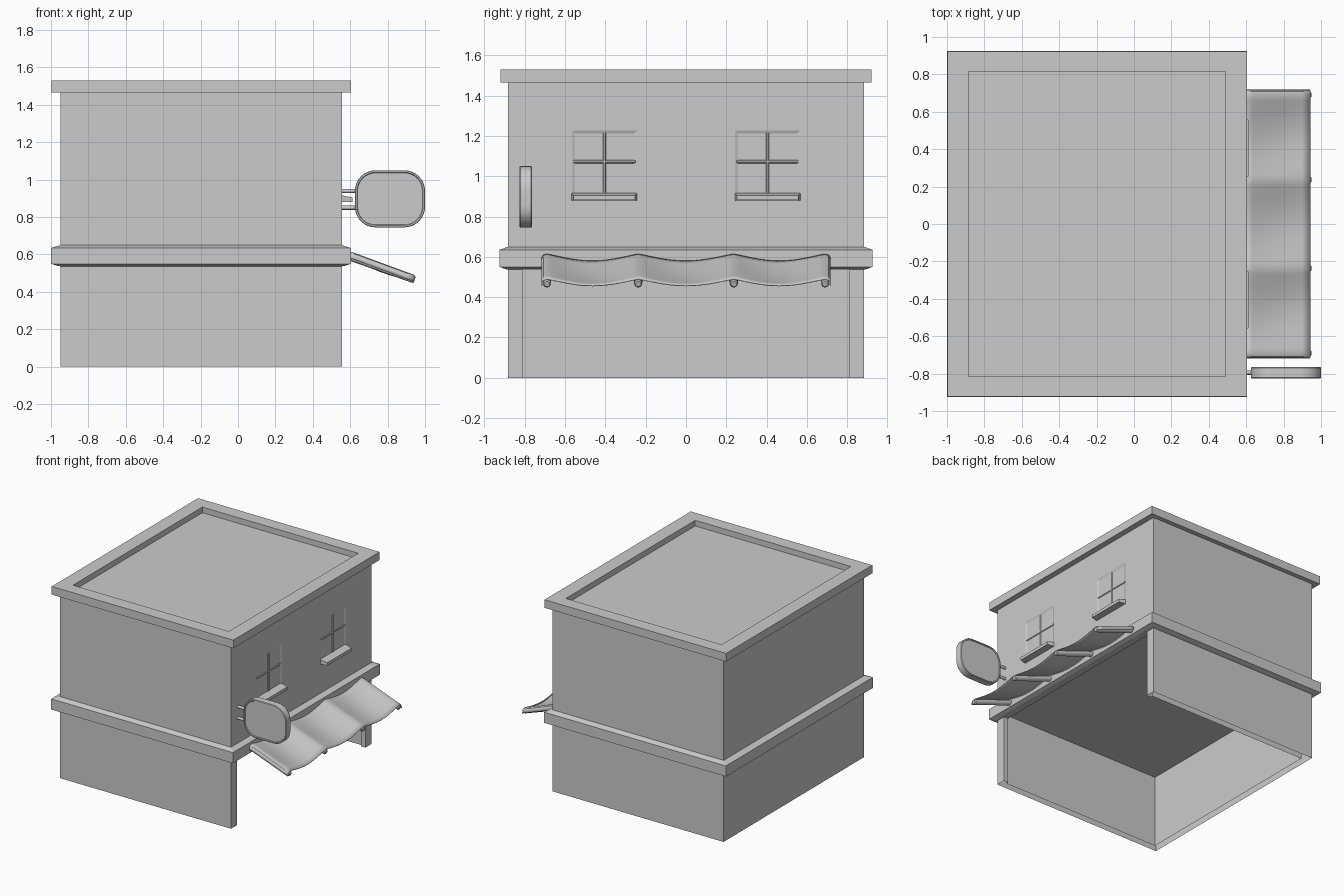
import bpy, bmesh, math
from mathutils import Vector

if "Cube" in bpy.data.objects:
    bpy.data.objects.remove(bpy.data.objects["Cube"])

X0, X1, Y = -0.95, 0.557, 0.884   # wall footprint
CEIL = 0.575                      # shop ceiling height


def mesh_obj(name, verts, faces, smooth=False):
    me = bpy.data.meshes.new(name)
    me.from_pydata(verts, [], faces)
    bm = bmesh.new()
    bm.from_mesh(me)
    bmesh.ops.recalc_face_normals(bm, faces=bm.faces)
    bm.to_mesh(me)
    bm.free()
    ob = bpy.data.objects.new(name, me)
    bpy.context.collection.objects.link(ob)
    if smooth:
        bpy.context.view_layer.objects.active = ob
        bpy.ops.object.select_all(action='DESELECT')
        ob.select_set(True)
        bpy.ops.object.shade_smooth_by_angle(angle=math.radians(35))
    return ob


def stack(name, rings, caps=True):
    """Solid or open sleeve from rectangular rings (x0, x1, half_y, z)."""
    verts, faces = [], []
    for a, b, h, z in rings:
        verts += [(a, -h, z), (b, -h, z), (b, h, z), (a, h, z)]
    for r in range(len(rings) - 1):
        for i in range(4):
            j = (i + 1) % 4
            faces.append((4*r+i, 4*r+j, 4*r+4+j, 4*r+4+i))
    n = len(verts)
    if caps:
        faces += [(0, 1, 2, 3), (n-4, n-3, n-2, n-1)]
    return mesh_obj(name, verts, faces)


def wall_trim(name, c, z0, z1, hy, depth, dy, dz0, dz1, base=-0.002):
    """Piece on the shop wall from base to depth, its end face inset."""
    x = X1 + base
    verts = [(x, c-hy, z0), (x, c+hy, z0), (x, c+hy, z1), (x, c-hy, z1)]
    x = X1 + depth
    verts += [(x, c-hy+dy, z0+dz0), (x, c+hy-dy, z0+dz0),
              (x, c+hy-dy, z1-dz1), (x, c-hy+dy, z1-dz1)]
    faces = [(i, (i+1) % 4, 4+(i+1) % 4, 4+i) for i in range(4)]
    return mesh_obj(name, verts, faces + [(0, 1, 2, 3), (4, 5, 6, 7)])


def rod(name, a, b, r):
    a, b = Vector(a), Vector(b)
    d = b - a
    q = d.to_track_quat('Z', 'Y')
    n = 16
    prof = [(0, r*0.7), (r*0.3, r), (d.length - r*0.3, r), (d.length, r*0.7)]
    verts = [a + q @ Vector((rr*math.cos(2*math.pi*i/n), rr*math.sin(2*math.pi*i/n), z))
             for z, rr in prof for i in range(n)]
    faces = [(k*n+i, k*n+(i+1) % n, k*n+n+(i+1) % n, k*n+n+i) for k in range(3) for i in range(n)]
    faces += [tuple(range(n)), tuple(range(3*n, 4*n))]
    return mesh_obj(name, verts, faces, True)


# Upper storey block; its underside is the shop ceiling
upper = stack("upper_storey", [(X0, X1, Y, CEIL), (X0, X1, Y, 1.48)])

# Ground floor shell with jambs, open at the shop front and along the bottom edge
T = 0.055
outline = [(X1, -Y), (X0, -Y), (X0, Y), (X1, Y), (X1, 0.81), (0.518, 0.81), (0.518, Y-T),
           (X0+T, Y-T), (X0+T, T-Y), (0.518, T-Y), (0.518, -0.81), (X1, -0.81)]
n = len(outline)
mesh_obj("ground_floor_walls",
         [(x, y, z) for z in (0, CEIL + 0.005) for x, y in outline],
         [(i, (i+1) % n, n+(i+1) % n, n+i) for i in range(n)] + [tuple(range(n, 2*n))])
stack("shop_lintel", [(0.518, 0.57, 0.815, 0.538), (0.518, 0.57, 0.815, CEIL + 0.005)])

# Ledge between storeys, with sloped top and bottom
stack("middle_ledge", [(X0, X1, Y, 0.537), (-0.96, 0.568, 0.892, 0.538),
                       (-1, 0.603, 0.925, 0.55), (-1, 0.603, 0.925, 0.635),
                       (X0, X1, Y, 0.65)], caps=False)

# Roof with raised parapet around a recessed floor
stack("roof_parapet", [(-0.998, 0.603, 0.921, 1.465), (-0.998, 0.603, 0.921, 1.53),
                       (-0.885, 0.49, 0.815, 1.53), (-0.885, 0.49, 0.815, 1.485)])

# Windows: shallow sloped recess, cross bars and sill
for side, c in (("left", -0.405), ("right", 0.405)):
    cutter = wall_trim(f"window_cutter_{side}", c, 0.9, 1.229, 0.164, -0.006, 0.018, 0, 0.018,
                       base=0.001)
    cutter.hide_render = True
    cutter.hide_viewport = True
    cut = upper.modifiers.new(f"window_{side}", 'BOOLEAN')
    cut.operation = 'DIFFERENCE'
    cut.solver = 'EXACT'
    cut.object = cutter
    wall_trim(f"window_bar_vertical_{side}", c, 0.91, 1.217, 0.009, 0, 0.005, 0, 0.003, -0.008)
    wall_trim(f"window_bar_horizontal_{side}", c, 1.063, 1.081, 0.155, 0, 0.003, 0.005, 0.005, -0.008)
    wall_trim(f"window_sill_{side}", c, 0.88, 0.917, 0.164, 0.055, 0.012, 0.001, 0.012, -0.008)

# Hanging sign: rounded board with a raised rim on both faces
CX, CZ, HX, HZ, R = 0.8125, 0.8975, 0.1875, 0.1525, 0.11
SEG = 8


def sign_ring(inset, y):
    pts = []
    for k, (sx, sz) in enumerate(((1, 1), (-1, 1), (-1, -1), (1, -1))):
        for i in range(SEG + 1):
            a = math.pi / 2 * (k + i / SEG)
            pts.append((CX + sx*(HX-R) + (R-inset)*math.cos(a), y,
                        CZ + sz*(HZ-R) + (R-inset)*math.sin(a)))
    return pts


rings = [(0.014, -0.819), (0.011, -0.825), (0.003, -0.825), (0, -0.821),
         (0, -0.769), (0.003, -0.765), (0.011, -0.765), (0.014, -0.771)]
verts = [p for ring in rings for p in sign_ring(*ring)]
m = 4 * (SEG + 1)
faces = [(k*m+i, k*m+(i+1) % m, k*m+m+(i+1) % m, k*m+m+i)
         for k in range(len(rings)-1) for i in range(m)]
faces += [tuple(range(m)), tuple(range(len(verts)-m, len(verts)))]
mesh_obj("sign_board", verts, faces, True)
for i, z in enumerate((0.85, 0.94)):
    rod(f"sign_bracket_{i}", (0.545, -0.795, z), (0.635, -0.795, z), 0.011)

# Awning: cloth sagging between four sloped rods
nodes = [-0.69, -0.237, 0.237, 0.69]
for i, y in enumerate(nodes):
    rod(f"awning_rod_{i}", (0.59, y, 0.59), (0.945, y, 0.465), 0.02)
section = [(-0.716, -0.034, 0), (-0.714, -0.016, 0), (-0.707, -0.005, 0)]
for a, b in zip(nodes, nodes[1:]):
    for i in range(16):
        t = i / 16
        section.append((a + (b-a)*t, 0, math.sin(math.pi*t)**1.1))
section += [(0.69, 0, 0), (0.707, -0.005, 0), (0.714, -0.016, 0), (0.716, -0.034, 0)]
rows, w = 8, len(section)
verts = []
for r in range(rows + 1):
    t = r / rows
    sag = 0.033 + 0.014 * math.sin(math.pi * t)
    for y, dz, s in section:
        verts.append((0.59 + 0.352*t, y, 0.618 - 0.129*t + dz - sag*s))
faces = [(r*w+i, r*w+w+i, r*w+w+i+1, r*w+i+1) for r in range(rows) for i in range(w-1)]
cloth = mesh_obj("awning_cloth", verts, faces, True)
thick = cloth.modifiers.new("thickness", 'SOLIDIFY')
thick.thickness = 0.004
thick.offset = 0
